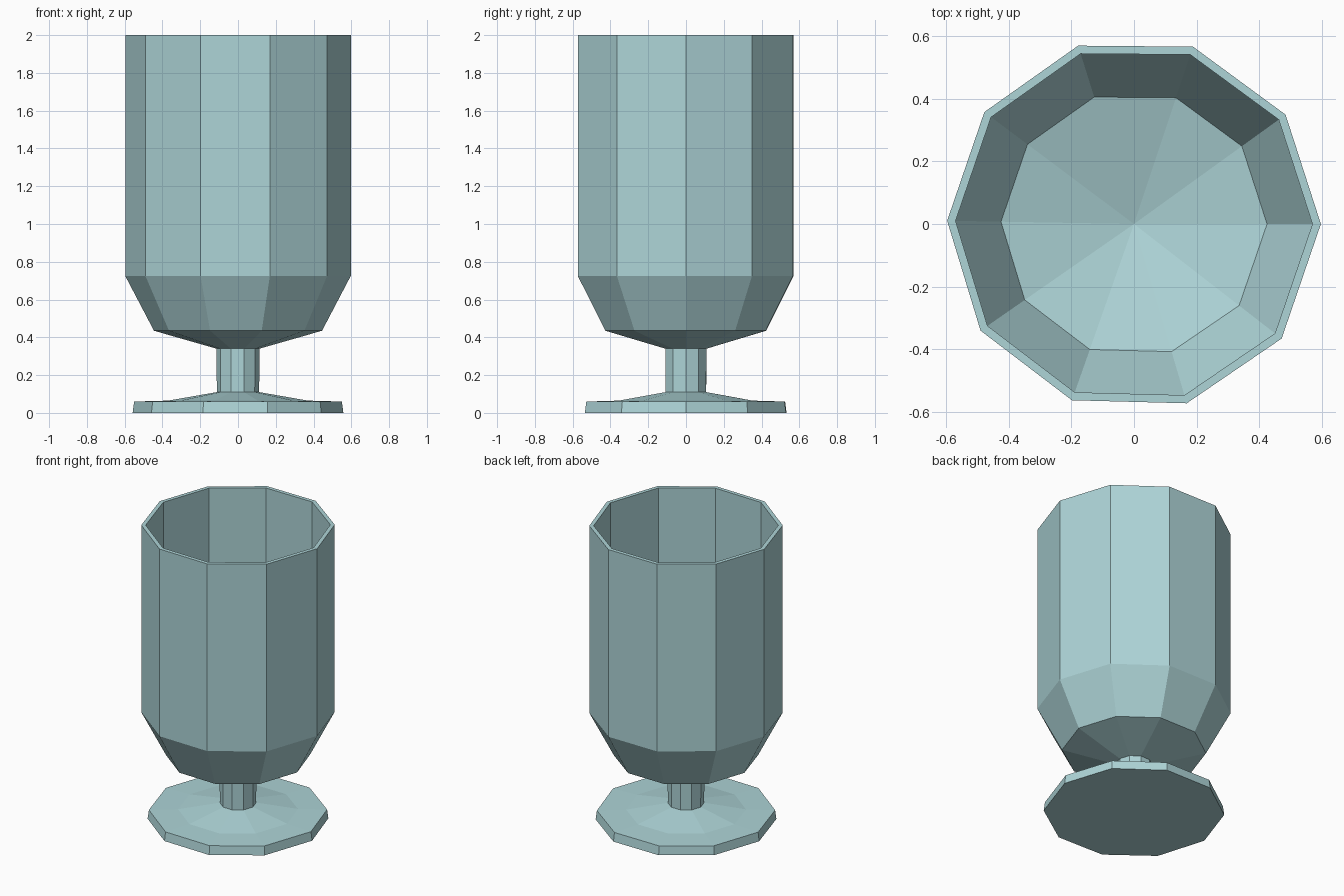
import bpy, bmesh, math

if "Cube" in bpy.data.objects:
    bpy.data.objects.remove(bpy.data.objects["Cube"])

SIDES = 10
STEP = math.radians(35.8)   # facets slightly under 36 degrees, the last one wider


def lathe(name, profile):
    """Spin (radius, z) points into a faceted solid; radius 0 becomes a pole."""
    bm = bmesh.new()
    rings = []
    for r, z in profile:
        if r == 0:
            rings.append([bm.verts.new((0, 0, z))] * SIDES)
        else:
            rings.append([bm.verts.new((r * math.cos(i * STEP), r * math.sin(i * STEP), z))
                          for i in range(SIDES)])
    for a, b in zip(rings, rings[1:]):
        for i in range(SIDES):
            j = (i + 1) % SIDES
            corners = list(dict.fromkeys((a[i], a[j], b[j], b[i])))
            bm.faces.new(corners)
    # flat underside
    bm.faces.new(rings[0][::-1])
    bmesh.ops.recalc_face_normals(bm, faces=bm.faces)
    mesh = bpy.data.meshes.new(name)
    bm.to_mesh(mesh)
    bm.free()
    obj = bpy.data.objects.new(name, mesh)
    bpy.context.collection.objects.link(obj)
    return obj


foot = [(0.558, 0.0), (0.55, 0.06), (0.37, 0.065), (0.112, 0.11)]
stem = [(0.114, 0.34)]
bowl_outside = [(0.445, 0.435), (0.597, 0.725), (0.597, 2.0)]
bowl_inside = [(0.57, 2.0), (0.57, 0.735), (0.425, 0.455), (0.0, 0.335)]

goblet = lathe("goblet", foot + stem + bowl_outside + bowl_inside)

# pale blue-green finish
mat = bpy.data.materials.new("pale_teal")
mat.diffuse_color = (0.42, 0.66, 0.68, 1)
mat.use_nodes = True
mat.node_tree.nodes["Principled BSDF"].inputs["Base Color"].default_value = mat.diffuse_color
goblet.data.materials.append(mat)
